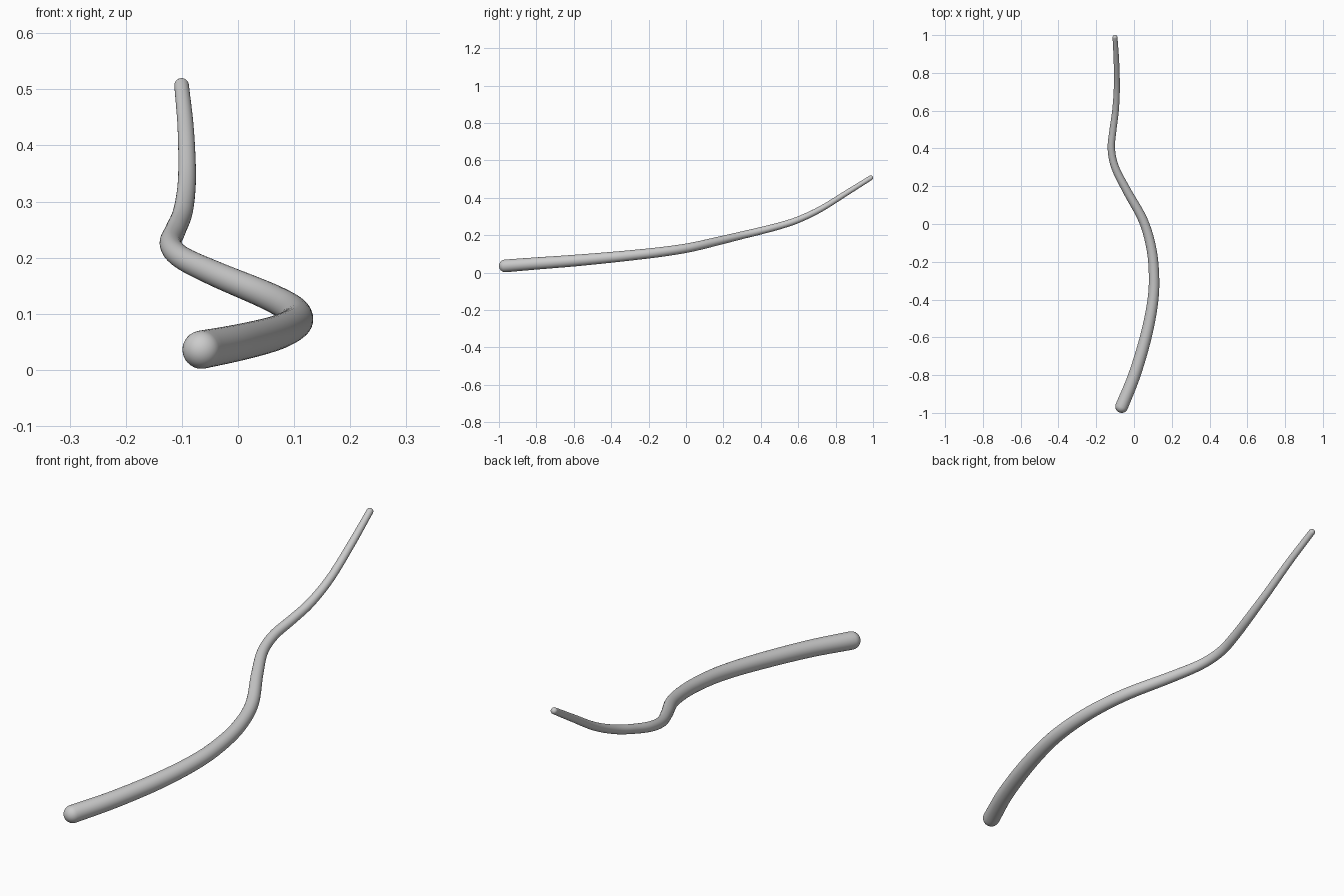
import bpy, bmesh, math
from mathutils import Vector

if "Cube" in bpy.data.objects:
    bpy.data.objects.remove(bpy.data.objects["Cube"])

# Centre line of the rod: x, y, z, radius (thick front end to thin back end)
PATH = [(-0.065, -0.966, 0.036, 0.034), (0.002, -0.80, 0.049, 0.0325),
        (0.062, -0.60, 0.064, 0.031), (0.098, -0.42, 0.080, 0.029),
        (0.106, -0.28, 0.094, 0.0275), (0.092, -0.13, 0.111, 0.026),
        (0.048, 0.02, 0.134, 0.0245), (-0.040, 0.18, 0.171, 0.0225),
        (-0.100, 0.30, 0.200, 0.0205), (-0.120, 0.40, 0.224, 0.0195),
        (-0.111, 0.50, 0.250, 0.0185), (-0.098, 0.60, 0.283, 0.0175),
        (-0.091, 0.72, 0.340, 0.016), (-0.093, 0.86, 0.427, 0.0145),
        (-0.1005, 0.988, 0.507, 0.013)]
SIDES, STEPS, CAP = 32, 10, 8


def catmull(a, b, c, d, t):
    return 0.5 * (2 * b + (c - a) * t + (2 * a - 5 * b + 4 * c - d) * t * t
                  + (3 * b - a - 3 * c + d) * t ** 3)


# Smooth samples along the path
pts = [Vector(p) for p in PATH]
pts = [2 * pts[0] - pts[1]] + pts + [2 * pts[-1] - pts[-2]]
samples = [catmull(*pts[i:i + 4], k / STEPS)
           for i in range(len(pts) - 3) for k in range(STEPS)] + [pts[-2]]
centres = [s.to_3d() for s in samples]
radii = [s[3] for s in samples]
n = len(centres)
tangents = [(centres[min(i + 1, n - 1)] - centres[max(i - 1, 0)]).normalized()
            for i in range(n)]

# Rings: round front cap, body, round back cap
rings = []
for k in range(1, CAP):
    a = math.pi / 2 * k / CAP
    rings.append((centres[0] - tangents[0] * radii[0] * math.cos(a),
                  tangents[0], radii[0] * math.sin(a)))
rings += list(zip(centres, tangents, radii))
for k in range(CAP - 1, 0, -1):
    a = math.pi / 2 * k / CAP
    rings.append((centres[-1] + tangents[-1] * radii[-1] * math.cos(a),
                  tangents[-1], radii[-1] * math.sin(a)))

bm = bmesh.new()
loops = []
for c, t, r in rings:
    u = Vector((0, 0, 1)).cross(t).normalized()
    v = t.cross(u)
    loops.append([bm.verts.new(c + r * (u * math.cos(w) + v * math.sin(w)))
                  for w in (2 * math.pi * j / SIDES for j in range(SIDES))])
for a, b in zip(loops, loops[1:]):
    for j in range(SIDES):
        k = (j + 1) % SIDES
        bm.faces.new((a[j], a[k], b[k], b[j]))

# Close both tips
tips = ((loops[0], centres[0] - tangents[0] * radii[0]),
        (loops[-1], centres[-1] + tangents[-1] * radii[-1]))
for loop, tip in tips:
    p = bm.verts.new(tip)
    for j in range(SIDES):
        bm.faces.new((loop[j], loop[(j + 1) % SIDES], p))
bmesh.ops.recalc_face_normals(bm, faces=bm.faces)

mesh = bpy.data.meshes.new("curved_rod")
bm.to_mesh(mesh)
bm.free()
mesh.shade_smooth()
rod = bpy.data.objects.new("curved_rod", mesh)
bpy.context.collection.objects.link(rod)
